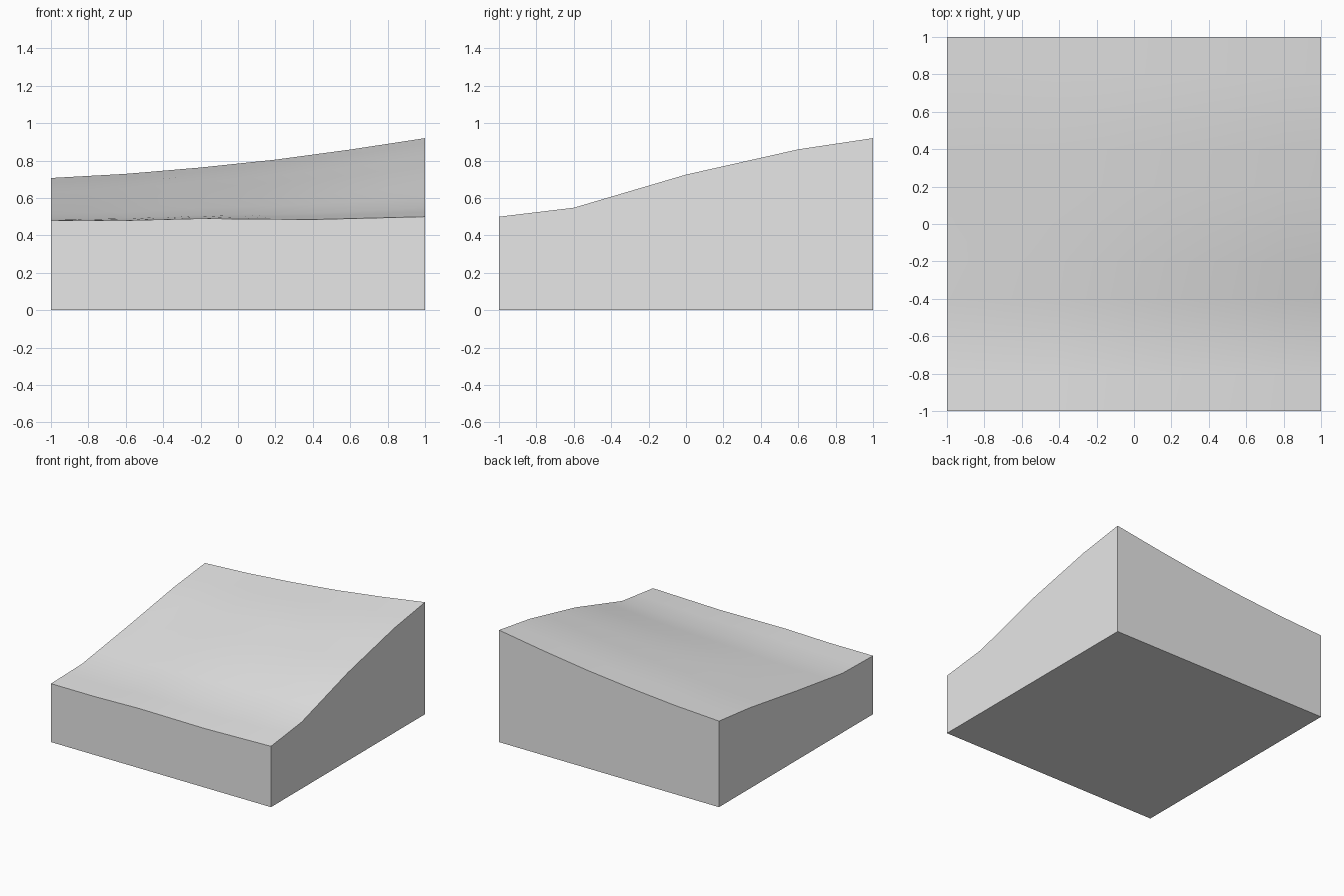
import bpy
import bmesh

cube = bpy.data.objects.get("Cube")
if cube:
    bpy.data.objects.remove(cube, do_unlink=True)

# Height profiles along the four top edges: (position, height)
FRONT = [(-1, .48), (-.6, .48), (-.2, .49), (.4, .485), (.6, .49), (1, .5)]
BACK = [(-1, .707), (-.6, .729), (-.2, .763), (.2, .805), (.6, .859), (1, .92)]
RIGHT = [(-1, .48), (-.6, .488), (0, .572), (.6, .664), (1, .707)]
LEFT = [(-1, .5), (-.6, .548), (0, .725), (.6, .86), (1, .92)]


def sample(profile, t):
    for (a, za), (b, zb) in zip(profile, profile[1:]):
        if t <= b + 1e-5:
            return za + (zb - za) * (t - a) / (b - a)
    return profile[-1][1]


def mix(a, b, t):
    return a + (b - a) * t


def ground_height(x, y):
    """Blend the four edge profiles into one smooth sheet."""
    u, v = (x + 1) / 2, (y + 1) / 2
    across = mix(sample(FRONT, x), sample(BACK, x), v)
    along = mix(sample(RIGHT, y), sample(LEFT, y), u)
    corners = mix(mix(FRONT[0][1], FRONT[-1][1], u),
                  mix(BACK[0][1], BACK[-1][1], u), v)
    return across + along - corners


# Sloping ground surface
bm = bmesh.new()
bmesh.ops.create_grid(bm, x_segments=10, y_segments=10, size=1)
for v in bm.verts:
    v.co.z = ground_height(v.co.x, v.co.y)

# Side walls and flat base
rim = [e for e in bm.edges if e.is_boundary]
walls = bmesh.ops.extrude_edge_only(bm, edges=rim)["geom"]
for v in walls:
    if isinstance(v, bmesh.types.BMVert):
        v.co.z = 0
bmesh.ops.contextual_create(bm, geom=[e for e in bm.edges if e.is_boundary])
bmesh.ops.recalc_face_normals(bm, faces=bm.faces[:])

mesh = bpy.data.meshes.new("terrain_block")
bm.to_mesh(mesh)
bm.free()
block = bpy.data.objects.new("terrain_block", mesh)
bpy.context.collection.objects.link(block)

# Single pale grey material
grey = bpy.data.materials.new("pale_grey")
grey.use_nodes = True
colour = (.8, .8, .8, 1)
grey.diffuse_color = colour
for node in grey.node_tree.nodes:
    if node.type == "BSDF_PRINCIPLED":
        node.inputs["Base Color"].default_value = colour
mesh.materials.append(grey)

# Smooth ground, crisp block edges
bpy.ops.object.select_all(action="DESELECT")
block.select_set(True)
bpy.context.view_layer.objects.active = block
bpy.ops.object.shade_smooth_by_angle()
